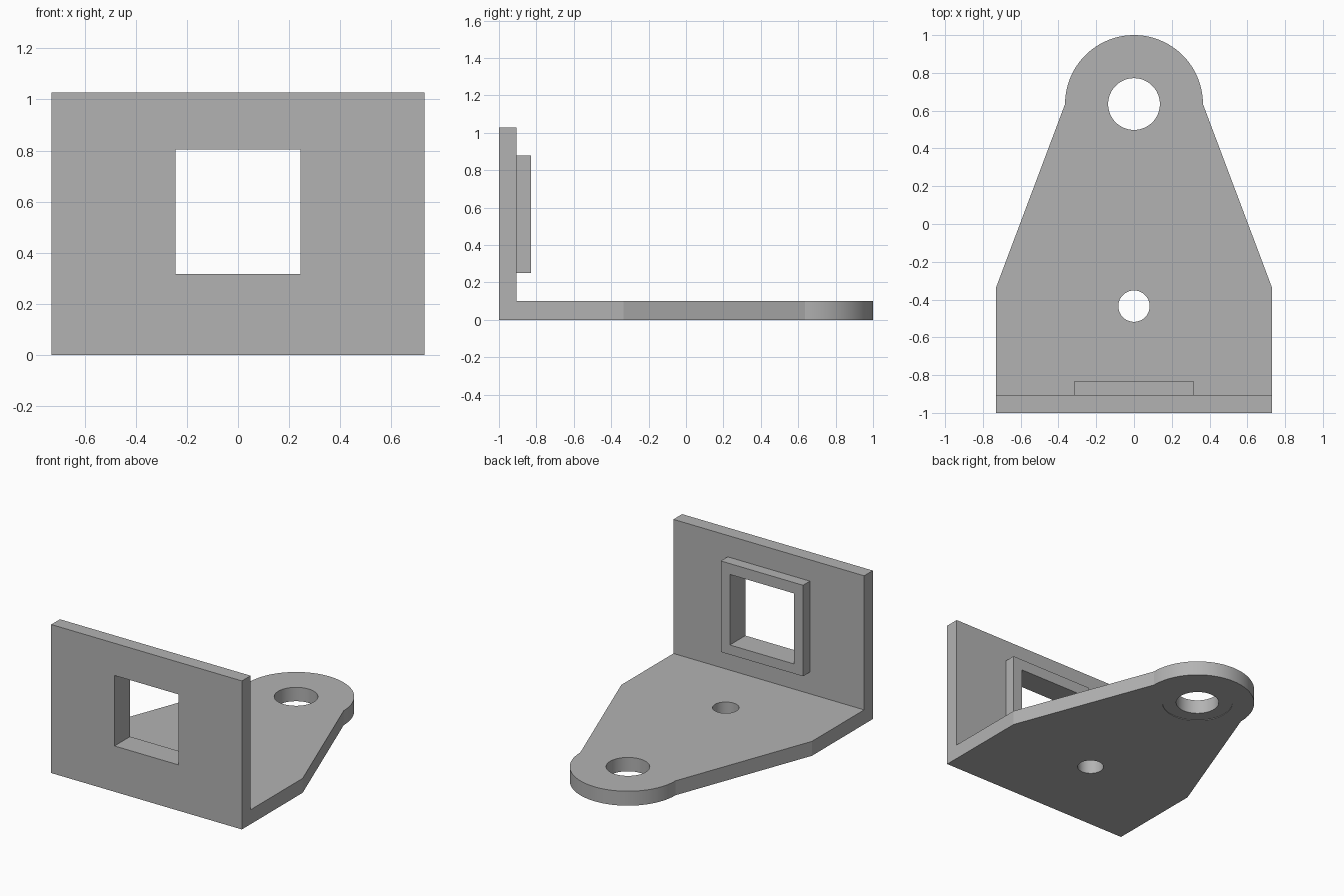
import bpy, bmesh, math

cube = bpy.data.objects.get("Cube")
if cube:
    bpy.data.objects.remove(cube, do_unlink=True)

grey = bpy.data.materials.new("plain grey")
grey.use_nodes = True
colour = (0.45, 0.45, 0.45, 1)
grey.diffuse_color = colour
grey.node_tree.nodes["Principled BSDF"].inputs["Base Color"].default_value = colour

THICK = 0.1        # base plate thickness
HALF = 0.73        # half width of the bracket
WALL_BACK = -0.905
EYE_Y = 0.635      # centre of the rounded end


def prism(name, outline, z0, z1):
    """Extrude a flat xy outline between two heights."""
    bm = bmesh.new()
    face = bm.faces.new([bm.verts.new((x, y, z0)) for x, y in outline])
    top = bmesh.ops.extrude_face_region(bm, geom=[face])["geom"]
    verts = [v for v in top if isinstance(v, bmesh.types.BMVert)]
    bmesh.ops.translate(bm, verts=verts, vec=(0, 0, z1 - z0))
    bmesh.ops.recalc_face_normals(bm, faces=bm.faces)
    mesh = bpy.data.meshes.new(name)
    bm.to_mesh(mesh)
    bm.free()
    mesh.materials.append(grey)
    obj = bpy.data.objects.new(name, mesh)
    bpy.context.collection.objects.link(obj)
    return obj


def box(name, half_x, y0, y1, z0, z1):
    return prism(name, [(-half_x, y0), (half_x, y0), (half_x, y1), (-half_x, y1)], z0, z1)


def arc(radius, y, start, end, steps):
    angles = [start + (end - start) * i / steps for i in range(steps + 1)]
    return [(radius * math.cos(a), y + radius * math.sin(a)) for a in angles]


def disc(name, radius, y, z0, z1):
    return prism(name, arc(radius, y, 0, math.tau, 64)[:-1], z0, z1)


def combine(target, tool, operation):
    """Apply a boolean and discard the tool."""
    mod = target.modifiers.new("boolean", 'BOOLEAN')
    mod.operation = operation
    mod.solver = 'EXACT'
    mod.object = tool
    bpy.context.view_layer.objects.active = target
    bpy.ops.object.modifier_apply(modifier=mod.name)
    bpy.data.objects.remove(tool, do_unlink=True)


# Tapered base plate with a rounded eye at the back
outline = [(-HALF, -0.335), (-HALF, -1), (HALF, -1), (HALF, -0.335)]
outline += arc(0.365, EYE_Y, 0, math.pi, 48)
bracket = prism("bracket", outline, 0, THICK)

# Upright front wall, joined to the plate
combine(bracket, box("wall", HALF, -1, WALL_BACK, 0, 1.028), 'UNION')

# Raised square frame behind the window
combine(bracket, box("window_frame", 0.315, WALL_BACK - 0.03, -0.83, 0.25, 0.88), 'UNION')

# Window opening, bolt holes and the shallow seat under the eye
combine(bracket, box("window_cutter", 0.245, -1.2, -0.7, 0.317, 0.805), 'DIFFERENCE')
combine(bracket, disc("small_hole", 0.083, -0.435, -0.1, 0.2), 'DIFFERENCE')
combine(bracket, disc("eye_hole", 0.137, EYE_Y, -0.1, 0.2), 'DIFFERENCE')
combine(bracket, disc("eye_seat", 0.225, EYE_Y, -0.1, 0.004), 'DIFFERENCE')

# Smooth the round walls and keep the edges crisp
bpy.ops.object.select_all(action='DESELECT')
bracket.select_set(True)
bpy.context.view_layer.objects.active = bracket
bpy.ops.object.shade_smooth_by_angle(angle=math.radians(15))
